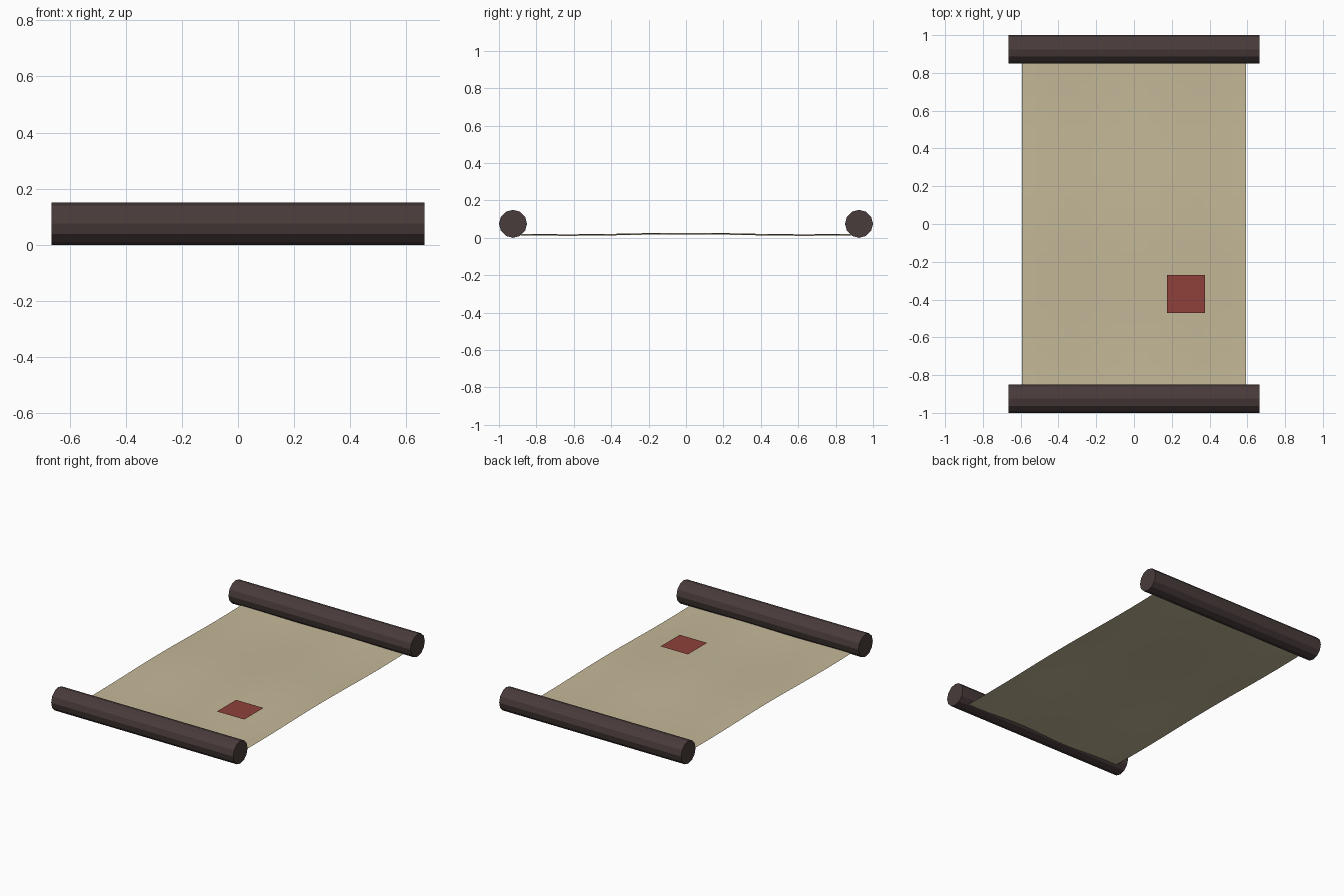
import bpy, bmesh, math

if "Cube" in bpy.data.objects:
    bpy.data.objects.remove(bpy.data.objects["Cube"])


def material(name, rgb):
    """Flat colour given as 0-255 display values."""
    lin = [((c / 255 + 0.055) / 1.055) ** 2.4 for c in rgb]
    m = bpy.data.materials.new(name)
    m.diffuse_color = (*lin, 1)
    m.use_nodes = True
    m.node_tree.nodes["Principled BSDF"].inputs["Base Color"].default_value = m.diffuse_color
    return m


def finish(bm, name, mat):
    mesh = bpy.data.meshes.new(name)
    bm.to_mesh(mesh)
    bm.free()
    mesh.materials.append(mat)
    ob = bpy.data.objects.new(name, mesh)
    bpy.context.collection.objects.link(ob)
    return ob


wood = material("dark wood", (73, 60, 59))
paper = material("aged paper", (196, 184, 152))
wax = material("red seal", (143, 65, 59))

# Wooden rollers: twelve-sided rods along x at both ends
for name, y in (("front_roller", -0.925), ("back_roller", 0.925)):
    bm = bmesh.new()
    bmesh.ops.create_cone(bm, cap_ends=True, segments=12, radius1=0.075,
                          radius2=0.075, depth=1.33)
    ob = finish(bm, name, wood)
    ob.rotation_euler = (0, math.pi / 2, 0)
    ob.location = (0, y, 0.075)

# Paper sheet: a grid with a gentle ripple
bm = bmesh.new()
bmesh.ops.create_grid(bm, x_segments=16, y_segments=24, size=1)
for v in bm.verts:
    x, y = v.co.x * 0.593, v.co.y * 0.9
    z = 0.019 + 0.004 * math.sin(9 * x) + 0.004 * math.cos(5 * y)
    v.co = (x, y, z)
finish(bm, "paper_sheet", paper)

# Square seal just above the paper
bm = bmesh.new()
bmesh.ops.create_grid(bm, x_segments=1, y_segments=1, size=0.1)
seal = finish(bm, "seal", wax)
seal.location = (0.275, -0.37, 0.04)
